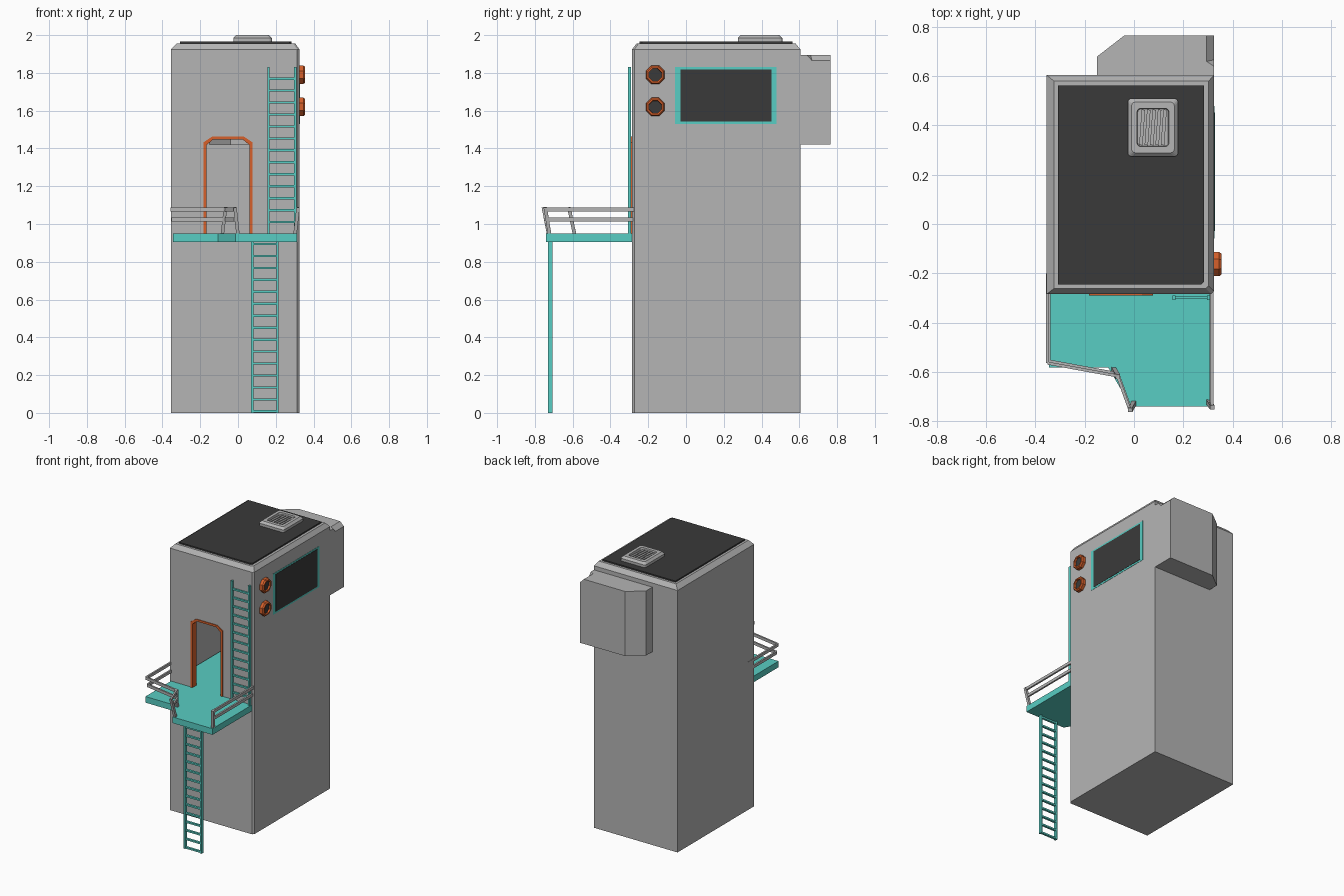
import bpy, bmesh, math
from mathutils import Vector, Matrix

if "Cube" in bpy.data.objects:
    bpy.data.objects.remove(bpy.data.objects["Cube"])


def material(name, rgb):
    m = bpy.data.materials.new(name)
    m.diffuse_color = (*rgb, 1)
    m.use_nodes = True
    m.node_tree.nodes["Principled BSDF"].inputs["Base Color"].default_value = m.diffuse_color
    return m


GREY = material("light grey", (0.46, 0.46, 0.46))
DARK = material("charcoal", (0.042, 0.042, 0.042))
TEAL = material("teal", (0.098, 0.61, 0.546))
ORANGE = material("orange", (0.67, 0.117, 0.024))


def finish(bm, name, mat):
    bmesh.ops.remove_doubles(bm, verts=bm.verts, dist=1e-5)
    bmesh.ops.recalc_face_normals(bm, faces=bm.faces)
    me = bpy.data.meshes.new(name)
    bm.to_mesh(me)
    bm.free()
    me.materials.append(mat)
    ob = bpy.data.objects.new(name, me)
    bpy.context.collection.objects.link(ob)
    return ob


def poly(bm, pts):
    return bm.faces.new([bm.verts.new(p) for p in pts])


def loft(bm, rings, caps=(True, True)):
    """Join rings of equal point count with quads."""
    for a, b in zip(rings, rings[1:]):
        n = len(a)
        for i in range(n):
            j = (i + 1) % n
            poly(bm, [a[i], a[j], b[j], b[i]])
    if caps[0]:
        poly(bm, rings[0])
    if caps[1]:
        poly(bm, rings[-1])


def ring(outline, z):
    return [(x, y, z) for x, y in outline]


def beam(bm, p, q, w, h):
    """Box bar from p to q, w across and h up."""
    p, q = Vector(p), Vector(q)
    d = (q - p).normalized()
    ref = Vector((0, 0, 1)) if abs(d.z) < 0.8 else Vector((0, 1, 0))
    s = d.cross(ref).normalized()
    u = s.cross(d)
    def end(c):
        return [c + s * a * w / 2 + u * b * h / 2
                for a, b in ((-1, -1), (1, -1), (1, 1), (-1, 1))]
    loft(bm, [end(p), end(q)])


def box(bm, x0, x1, y0, y1, z0, z1):
    o = [(x0, y0), (x1, y0), (x1, y1), (x0, y1)]
    loft(bm, [ring(o, z0), ring(o, z1)])


L, R, F, B = -0.355, 0.325, -0.285, 0.605      # tower sides
ZT, ZF = 1.925, 0.95                           # shoulder and floor heights
RC = 0.313                                     # start of corner chamfer


def arch(half, top, slope):
    c = -0.053
    return [(c - half, ZF), (c - half, top - 0.03), (c - slope, top),
            (c + slope, top), (c + half, top - 0.03), (c + half, ZF)]


# Tower shell with doorway, and rear housing open to the inside
bm = bmesh.new()
base = [(L, F), (RC, F), (R, F + 0.012), (R, B), (L, B)]
crown = [(-0.325, -0.262), (0.292, -0.262), (0.303, -0.251), (0.303, 0.58), (-0.325, 0.58)]
poly(bm, ring(base, 0))
loft(bm, [ring(base, ZT), ring(crown, 1.956)], (False, True))
door = [(x, F, z) for x, z in arch(0.12, 1.45, 0.08)]
poly(bm, [(L, F, 0), (RC, F, 0), (RC, F, ZF), door[-1], door[0], (L, F, ZF)])
poly(bm, [(L, F, ZF)] + door + [(RC, F, ZF), (RC, F, ZT), (L, F, ZT)])
poly(bm, [(RC, F, 0), (R, F + 0.012, 0), (R, F + 0.012, ZT), (RC, F, ZT), (RC, F, ZF)])
poly(bm, [(L, F, 0), (L, B, 0), (L, B, ZT), (L, F, ZT), (L, F, ZF)])
H0, H1, HX, HY = 1.42, 1.895, -0.15, 0.765     # rear housing extents
poly(bm, [(R, F + 0.012, 0), (R, B, 0), (R, B, H0), (R, B, H1), (R, B, ZT), (R, F + 0.012, ZT)])
poly(bm, [(R, B, 0), (L, B, 0), (L, B, ZT), (R, B, ZT), (R, B, H1), (HX, B, H1),
          (HX, B, H0), (R, B, H0)])
foot = [(HX, B), (HX, 0.68), (-0.04, HY)]
cut_a, cut_b, cut_c = (0.295, 0.66, H1), (R, 0.64, H1), (R, 0.667, 1.865)
back_hi, back_lo = (0.295, HY, H1), (R, HY, 1.865)
poly(bm, ring(foot + [(R, HY), (R, B)], H0))
poly(bm, ring(foot, H1) + [back_hi, cut_a, cut_b, (R, B, H1)])
for (a, b) in zip(foot, foot[1:]):
    poly(bm, [(*a, H0), (*b, H0), (*b, H1), (*a, H1)])
poly(bm, [(-0.04, HY, H0), (R, HY, H0), back_lo, back_hi, (-0.04, HY, H1)])
poly(bm, [(R, B, H0), (R, HY, H0), back_lo, cut_c, cut_b, (R, B, H1)])
poly(bm, [cut_a, back_hi, back_lo, cut_c])
poly(bm, [cut_a, cut_c, cut_b])
finish(bm, "tower_body", GREY)

# Dark roof sheet
bm = bmesh.new()
sheet = [(-0.308, -0.246), (0.272, -0.246), (0.284, -0.234), (0.284, 0.563), (-0.308, 0.563)]
loft(bm, [ring(sheet, 1.953), ring(sheet, 1.966)])
finish(bm, "roof_sheet", DARK)


def rounded(hx, hy, r, n=3):
    pts = []
    for k, (sx, sy) in enumerate(((1, 1), (-1, 1), (-1, -1), (1, -1))):
        for i in range(n + 1):
            a = math.pi / 2 * (k + i / n)
            pts.append((0.077 + sx * (hx - r) + r * math.cos(a),
                        0.392 + sy * (hy - r) + r * math.sin(a)))
    return pts


# Roof vent with recessed slats
bm = bmesh.new()
loft(bm, [ring(rounded(0.102, 0.118, 0.015), 1.964), ring(rounded(0.102, 0.118, 0.015), 1.985),
          ring(rounded(0.087, 0.103, 0.015), 2.0), ring(rounded(0.065, 0.078, 0.015), 2.0),
          ring(rounded(0.062, 0.075, 0.013), 1.982)])
finish(bm, "roof_vent", GREY)
bm = bmesh.new()
for i in range(5):
    x = 0.033 + 0.022 * i
    beam(bm, (x - 0.005, 0.32, 1.988), (x + 0.005, 0.464, 1.988), 0.014, 0.008)
finish(bm, "vent_slats", GREY)

# Door frame
bm = bmesh.new()
outer, inner = arch(0.13, 1.462, 0.085), arch(0.115, 1.447, 0.079)
for i in range(5):
    quad = [outer[i], outer[i + 1], inner[i + 1], inner[i]]
    loft(bm, [[(x, y, z) for x, z in quad] for y in (-0.29, -0.24)])
finish(bm, "door_frame", ORANGE)

# Floor slab and front platform
bm = bmesh.new()
plan = [(-0.345, 0.6), (-0.345, -0.582), (-0.105, -0.582), (-0.012, -0.742),
        (0.312, -0.742), (0.312, 0.6)]
loft(bm, [ring(plan, 0.905), ring(plan, ZF)])
finish(bm, "platform", TEAL)


def ladder(name, x0, x1, y0, y1, z0, z1, first, count):
    bm = bmesh.new()
    t = 0.012
    box(bm, x0, x0 + t, y0, y1, z0, z1)
    box(bm, x1 - t, x1, y0, y1, z0, z1)
    for i in range(count):
        z = first + 0.0633 * i
        box(bm, x0 + t, x1 - t, y0 + 0.003, y1 - 0.003, z - 0.006, z + 0.006)
    finish(bm, name, TEAL)


ladder("upper_ladder", 0.156, 0.309, -0.308, -0.29, ZF, 1.83, 1.01, 13)
ladder("lower_ladder", 0.07, 0.215, -0.73, -0.708, 0, 0.906, 0.008, 15)


# Outward-leaning railings
def railing(name, path, posts):
    bm = bmesh.new()
    for z, k in ((1.078, 1.0), (1.023, 0.985)):
        pts = [(x * k, y * k, z) for x, y in path]
        for p, q in zip(pts, pts[1:]):
            beam(bm, p, q, 0.012, 0.021)
    for b, t in posts:
        beam(bm, (*b, ZF - 0.005), (*t, 1.088), 0.018, 0.018)
    finish(bm, name, GREY)


railing("left_railing",
        [(-0.351, -0.2), (-0.351, -0.565), (-0.067, -0.617), (-0.016, -0.757)],
        [((-0.083, -0.59), (-0.066, -0.62)), ((0.0, -0.727), (-0.016, -0.755))])
railing("right_railing", [(0.317, -0.27), (0.317, -0.745)],
        [((0.302, -0.722), (0.318, -0.745))])

# Side window: teal border plate and dark pane
bm = bmesh.new()
box(bm, R - 0.002, R + 0.002, -0.058, 0.48, 1.53, 1.83)
finish(bm, "window_border", TEAL)
bm = bmesh.new()
box(bm, R, R + 0.004, -0.029, 0.452, 1.543, 1.818)
finish(bm, "window_pane", DARK)

# Octagonal portholes
for label, zc in (("upper", 1.79), ("lower", 1.62)):
    def octagon(r, x):
        angles = [math.pi / 8 + math.pi / 4 * i for i in range(8)]
        return [(x, -0.163 + r * math.cos(a), zc + r * math.sin(a)) for a in angles]
    bm = bmesh.new()
    loft(bm, [octagon(0.053, R - 0.005), octagon(0.053, 0.346), octagon(0.046, 0.355),
              octagon(0.036, 0.355), octagon(0.034, 0.335)], (True, False))
    finish(bm, label + "_porthole_ring", ORANGE)
    bm = bmesh.new()
    loft(bm, [octagon(0.036, 0.33), octagon(0.036, 0.342)])
    finish(bm, label + "_porthole_glass", DARK)
